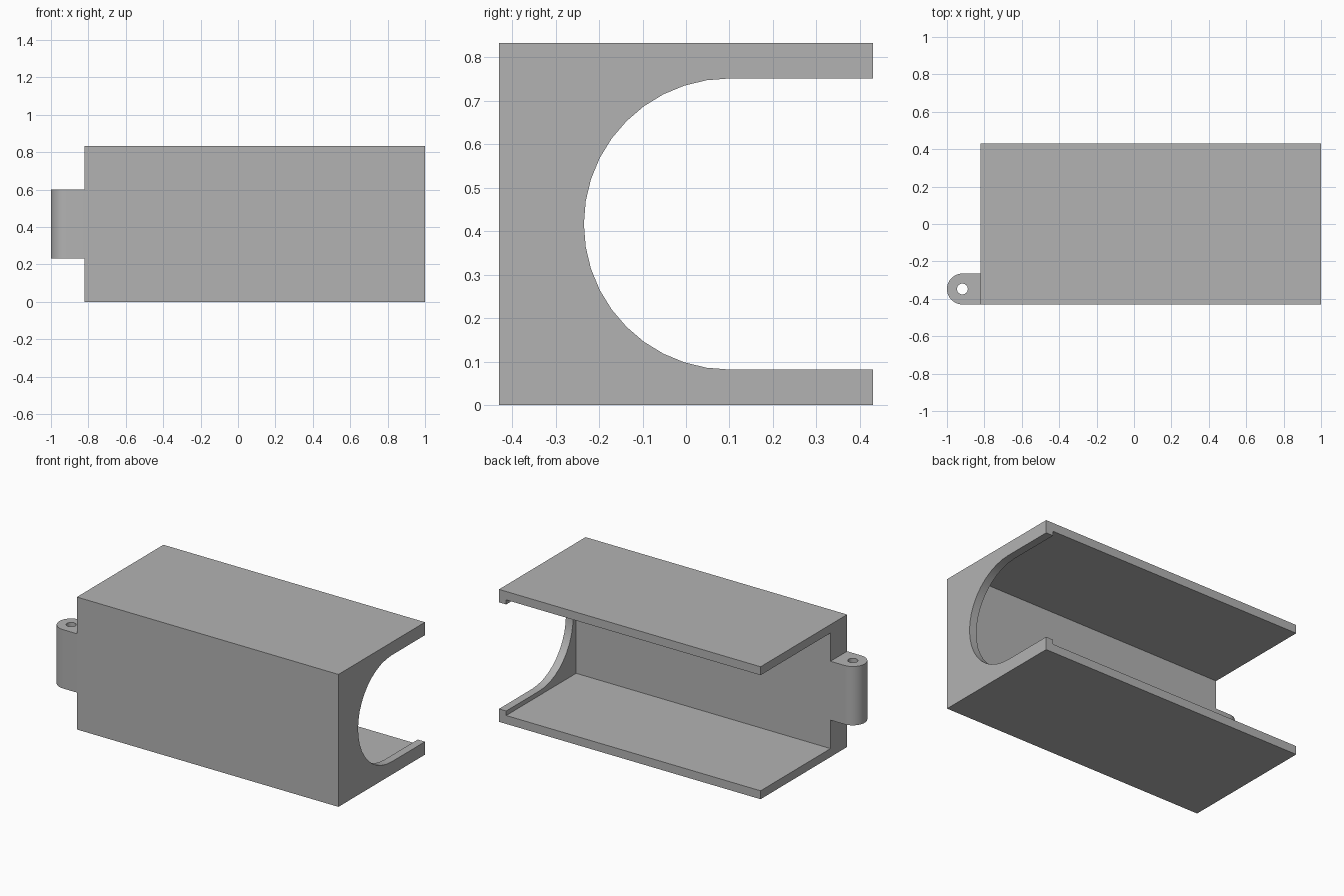
import bpy
import bmesh
from math import sin, cos, pi, radians
from mathutils import Vector

cube = bpy.data.objects.get("Cube")
if cube:
    bpy.data.objects.remove(cube, do_unlink=True)

grey = bpy.data.materials.new("plain grey")
grey.use_nodes = True
colour = (0.45, 0.45, 0.45, 1)
grey.diffuse_color = colour
grey.node_tree.nodes["Principled BSDF"].inputs["Base Color"].default_value = colour

# Main dimensions
LEFT, RIGHT, HALF_Y, HEIGHT = -0.82, 1.0, 0.43, 0.833
SLAB, FRONT_WALL, END_WALL = 0.053, 0.165, 0.05
MID = HEIGHT / 2


def prism(name, points, offset):
    """Extrude a closed outline of 3D points along an offset."""
    bm = bmesh.new()
    face = bm.faces.new([bm.verts.new(p) for p in points])
    moved = bmesh.ops.extrude_face_region(bm, geom=[face])["geom"]
    bmesh.ops.translate(bm, vec=Vector(offset),
                        verts=[v for v in moved if isinstance(v, bmesh.types.BMVert)])
    bmesh.ops.recalc_face_normals(bm, faces=bm.faces)
    mesh = bpy.data.meshes.new(name)
    bm.to_mesh(mesh)
    bm.free()
    mesh.materials.append(grey)
    obj = bpy.data.objects.new(name, mesh)
    bpy.context.collection.objects.link(obj)
    return obj


def block(name, x0, x1, y0, y1, z0, z1):
    outline = [(x0, y0, z0), (x0, y1, z0), (x0, y1, z1), (x0, y0, z1)]
    return prism(name, outline, (x1 - x0, 0, 0))


def arc(cu, cv, r, start, end, steps):
    angles = [start + (end - start) * i / steps for i in range(steps + 1)]
    return [(cu + r * cos(a), cv + r * sin(a)) for a in angles]


def cut(obj, cutter):
    """Subtract the cutter, apply the result and remove the cutter."""
    mod = obj.modifiers.new("cut", "BOOLEAN")
    mod.operation = "DIFFERENCE"
    mod.solver = "EXACT"
    mod.object = cutter
    bpy.context.view_layer.objects.active = obj
    bpy.ops.object.modifier_apply(modifier=mod.name)
    bpy.data.objects.remove(cutter, do_unlink=True)


# Housing: a block hollowed from the back and from its lug end
housing = block("housing", LEFT, RIGHT, -HALF_Y, HALF_Y, 0, HEIGHT)
cut(housing, block("cavity_cutter", -2, RIGHT - END_WALL,
                   -HALF_Y + FRONT_WALL, 1, SLAB, HEIGHT - SLAB))

# Round-ended opening through the end wall
arch = arc(0.1, MID, 0.335, pi / 2, 3 * pi / 2, 20)
arch += [(1, arch[-1][1]), (1, arch[0][1])]
cut(housing, prism("arch_cutter", [(0.6, y, z) for y, z in arch], (1, 0, 0)))

# Hinge lug with a vertical pin hole
R = FRONT_WALL / 2
CX, CY = -1 + R, -HALF_Y + R
outline = arc(CX, CY, R, pi / 2, 3 * pi / 2, 24)
outline += [(LEFT, CY - R), (LEFT, CY + R)]
lug = prism("hinge_lug", [(x, y, 0.232) for x, y in outline], (0, 0, 0.37))
hole = arc(CX, CY, 0.029, 0, 2 * pi, 32)[:-1]
cut(lug, prism("pin_cutter", [(x, y, 0) for x, y in hole], (0, 0, 1)))

# Smooth the curved faces, keep the edges sharp
bpy.ops.object.select_all(action="DESELECT")
for obj in (housing, lug):
    obj.select_set(True)
bpy.context.view_layer.objects.active = housing
bpy.ops.object.shade_smooth_by_angle(angle=radians(30))
